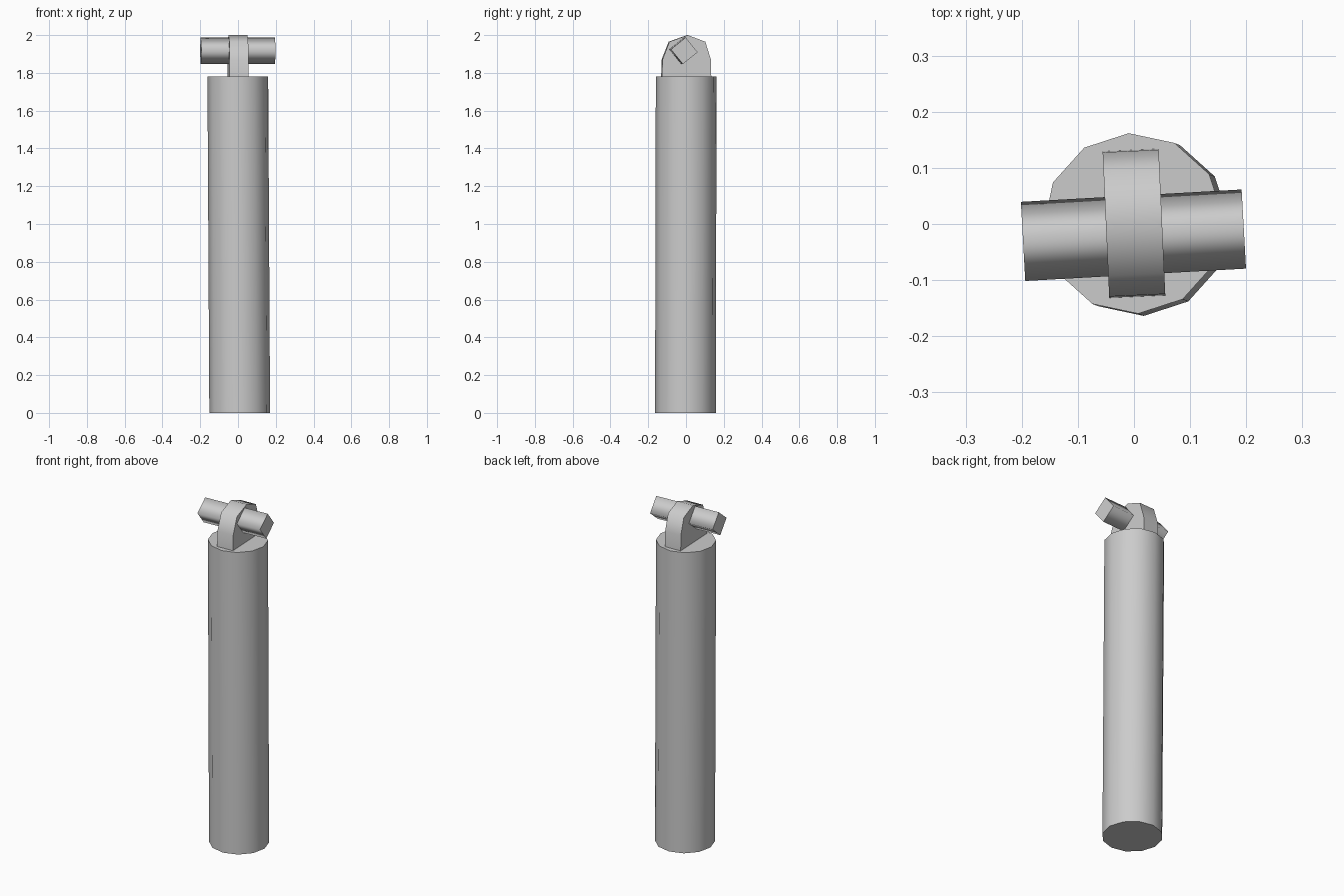
import bpy, bmesh
from math import sin, cos, radians
from mathutils import Vector

if "Cube" in bpy.data.objects:
    bpy.data.objects.remove(bpy.data.objects["Cube"])


def loft(name, ring_a, ring_b):
    """Solid between two matching rings: smooth sides, flat end caps."""
    bm = bmesh.new()
    a = [bm.verts.new(p) for p in ring_a]
    b = [bm.verts.new(p) for p in ring_b]
    n = len(a)
    for i in range(n):
        j = (i + 1) % n
        bm.faces.new((a[i], a[j], b[j], b[i])).smooth = True
    caps = [bm.faces.new(a[::-1]), bm.faces.new(b)]
    for cap in caps:
        for e in cap.edges:
            e.smooth = False
    bmesh.ops.recalc_face_normals(bm, faces=bm.faces[:])
    me = bpy.data.meshes.new(name)
    bm.to_mesh(me)
    bm.free()
    ob = bpy.data.objects.new(name, me)
    bpy.context.collection.objects.link(ob)
    return ob


def circle(cx, cy, z, r, sides, start):
    return [(cx + r * cos(radians(start + 360 * i / sides)),
             cy + r * sin(radians(start + 360 * i / sides)), z) for i in range(sides)]


# Main shaft: 12 sides, leaning very slightly
loft("shaft", circle(0.009, -0.003, 0, 0.161, 12, 3),
     circle(-0.001, 0.001, 1.78, 0.161, 12, 3))

# Arched lug on top, turned slightly about z
arch = [(-0.13, 1.76), (-0.127, 1.87), (-0.09, 1.965), (0.008, 2.0),
        (0.10, 1.965), (0.13, 1.87), (0.132, 1.76)]
turn = radians(2.6)


def lug_ring(x):
    return [(x * cos(turn) - y * sin(turn), x * sin(turn) + y * cos(turn), z) for y, z in arch]


lug = loft("lug", lug_ring(-0.05), lug_ring(0.05))
# Keep the two upright flanks crisp against the underside
for e in lug.data.edges:
    pts = [lug.data.vertices[i].co for i in e.vertices]
    if all(p.z < 1.77 for p in pts):
        e.use_edge_sharp = True

# Four-sided cross pin through the lug
axis = Vector((cos(radians(3.2)), sin(radians(3.2)), 0))
side = Vector((-axis.y, axis.x, 0))
centre = Vector((-0.001, -0.02, 1.917))


def pin_ring(d):
    return [centre + axis * d + 0.071 * (side * cos(radians(t)) + Vector((0, 0, sin(radians(t)))))
            for t in (-6, 84, 174, 264)]


loft("cross_pin", pin_ring(-0.197), pin_ring(0.197))
